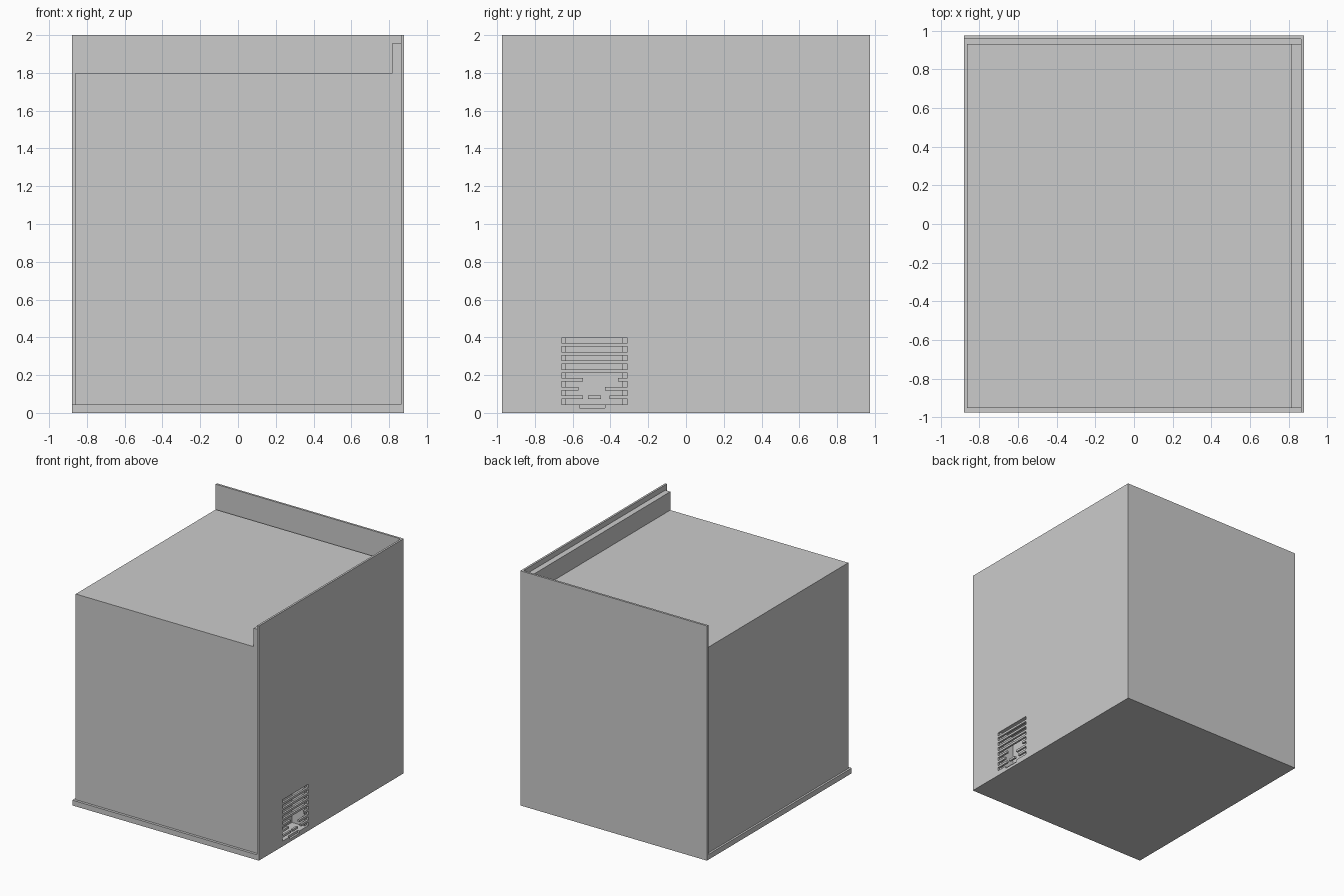
import bpy, bmesh
from mathutils import Vector

if "Cube" in bpy.data.objects:
    bpy.data.objects.remove(bpy.data.objects["Cube"])


def prism(name, pts, axis, lo, hi):
    """Extrude a 2D outline along an axis: 'x' takes (y, z), 'y' takes (x, z)."""
    bm = bmesh.new()
    place = (lambda a, b: (lo, a, b)) if axis == 'x' else (lambda a, b: (a, lo, b))
    face = bm.faces.new([bm.verts.new(place(a, b)) for a, b in pts])
    ext = bmesh.ops.extrude_face_region(bm, geom=[face])
    shift = Vector((hi - lo, 0, 0)) if axis == 'x' else Vector((0, hi - lo, 0))
    bmesh.ops.translate(bm, vec=shift,
                        verts=[g for g in ext['geom'] if isinstance(g, bmesh.types.BMVert)])
    bmesh.ops.recalc_face_normals(bm, faces=bm.faces)
    mesh = bpy.data.meshes.new(name)
    bm.to_mesh(mesh)
    bm.free()
    obj = bpy.data.objects.new(name, mesh)
    bpy.context.collection.objects.link(obj)
    return obj


def box(name, x, y, z):
    return prism(name, [(y[0], z[0]), (y[1], z[0]), (y[1], z[1]), (y[0], z[1])], 'x', *x)


def cut(obj, cutter):
    mod = obj.modifiers.new("cut", 'BOOLEAN')
    mod.operation = 'DIFFERENCE'
    mod.solver = 'EXACT'
    mod.object = cutter
    cutter.hide_render = True
    cutter.hide_set(True)


IN, OUT = 0.863, 0.88      # faces of the right wall
Y0, Y1 = -0.66, -0.31      # vent ends

# Outer shell: floor slab, back wall, right wall
box("floor_slab", (-OUT, IN), (-0.975, 0.975), (0, 0.045))
box("back_wall", (-OUT, IN), (0.957, 0.975), (0.045, 2))
wall = box("right_wall", (IN, OUT), (-0.975, 0.975), (0, 2))

# Inner body with a raised lip along the right wall
body = prism("inner_body", [(-0.863, 0.045), (IN, 0.045), (IN, 1.955), (0.815, 1.955),
                            (0.815, 1.798), (-0.863, 1.798)], 'y', -0.953, 0.932)

# Vent opening with a notch at its bottom, and the cavity behind it
opening = prism("vent_cutter", [(Y0, 0.045), (-0.565, 0.045), (-0.565, 0.025), (-0.43, 0.025),
                                (-0.43, 0.045), (Y1, 0.045), (Y1, 0.397), (Y0, 0.397)],
                'x', IN - 0.01, OUT + 0.02)
cut(wall, opening)
cut(body, box("cavity_cutter", (IN - 0.12, IN + 0.05), (-0.635, -0.335), (0.03, 0.397)))

# Vent bars; the lower three are broken in the middle
broken = {0: [(Y0, -0.545), (-0.52, -0.45), (-0.405, Y1)],
          1: [(Y0, -0.57), (-0.43, Y1)],
          2: [(Y0, -0.545), (-0.36, Y1)]}
for i in range(7):
    z = 0.073 + 0.0463 * i
    for j, span in enumerate(broken.get(i, [(Y0, Y1)])):
        box(f"vent_bar_{i}_{j}", (IN, OUT), span, (z, z + 0.0183))
